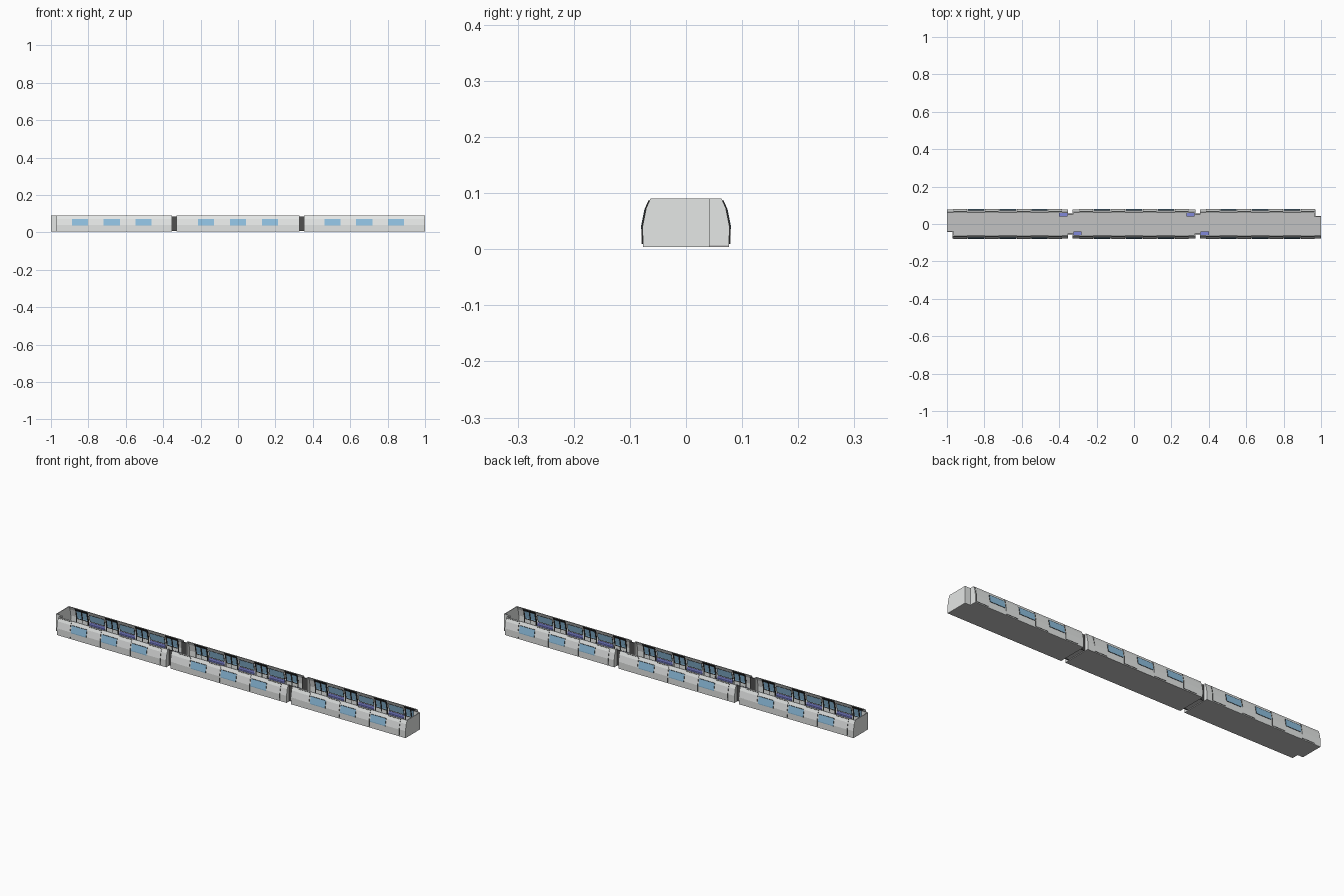
import bpy, bmesh

if "Cube" in bpy.data.objects:
    bpy.data.objects.remove(bpy.data.objects["Cube"])

def mat(name, r, g, b):
    m = bpy.data.materials.new(name)
    m.diffuse_color = (r, g, b, 1)
    m.use_nodes = True
    m.node_tree.nodes["Principled BSDF"].inputs["Base Color"].default_value = m.diffuse_color
    return m

GREY = mat("wall_grey", 0.79, 0.81, 0.80)
FLOOR = mat("floor_grey", 0.54, 0.54, 0.54)
GLASS = mat("window_blue", 0.27, 0.52, 0.73)
BLACK = mat("trim_black", 0.015, 0.015, 0.015)
DARK = mat("gangway_dark", 0.08, 0.08, 0.08)
SEAT = mat("seat_purple", 0.22, 0.25, 0.70)

# Half cross-section of the car body: (z, y), sloping inward at the top
PROFILE = [(0.004, 0.0765), (0.04, 0.0775), (0.073, 0.071), (0.09, 0.0635)]
ZB, ZT = PROFILE[0][0], PROFILE[-1][0]

def wall_y(z):
    for (z0, y0), (z1, y1) in zip(PROFILE, PROFILE[1:]):
        if z <= z1:
            return y0 + (y1 - y0) * (z - z0) / (z1 - z0)
    return PROFILE[-1][1]

def prism(name, pts, x0, x1, m):
    """Extrude a (y, z) outline along x."""
    bm = bmesh.new()
    f = bm.faces.new([bm.verts.new((x0, y, z)) for y, z in pts])
    ext = bmesh.ops.extrude_face_region(bm, geom=[f])
    vs = [v for v in ext["geom"] if isinstance(v, bmesh.types.BMVert)]
    bmesh.ops.translate(bm, verts=vs, vec=(x1 - x0, 0, 0))
    if not any(len(set(g.verts) & set(f.verts)) == len(f.verts) for g in bm.faces):
        bm.faces.new([v for v in bm.verts if abs(v.co.x - x0) < 1e-7])
    bmesh.ops.recalc_face_normals(bm, faces=bm.faces)
    me = bpy.data.meshes.new(name)
    bm.to_mesh(me)
    bm.free()
    me.materials.append(m)
    ob = bpy.data.objects.new(name, me)
    bpy.context.collection.objects.link(ob)
    return ob

def box(name, x0, x1, y0, y1, z0, z1, m):
    return prism(name, [(y0, z0), (y1, z0), (y1, z1), (y0, z1)], x0, x1, m)

def strip(name, x0, x1, z0, z1, side, off, thick, m):
    """Plate following the side wall; off = distance outside the wall surface."""
    zs = [z0] + [z for z, _ in PROFILE if z0 < z < z1] + [z1]
    outer = [(side * (wall_y(z) + off), z) for z in zs]
    inner = [(side * (wall_y(z) + off - thick), z) for z in reversed(zs)]
    return prism(name, outer + inner, x0, x1, m)

def bulkhead(name, x0, x1, y0, side, m):
    """Cross wall from y0 (measured toward side) out to the side wall."""
    pts = [(side * y0, ZB)] + [(side * y, z) for z, y in PROFILE] + [(side * y0, ZT)]
    return prism(name, pts, x0, x1, m)

NOTCH, STEP = 0.97, 0.042

# Cars: centre, x range
CARS = [("rear_car", -0.675, -1.0, -0.352),
        ("middle_car", 0.0, -0.328, 0.328),
        ("front_car", 0.675, 0.352, 1.0)]

for car, cx, xa, xb in CARS:
    # floor, without the cut corners
    fa, fb = max(xa, -NOTCH), min(xb, NOTCH)
    box(car + "_floor", fa, fb, -0.0765, 0.0765, 0.004, 0.008, FLOOR)
    for s in (-1, 1):
        # side wall, shortened where the cab corner is cut away
        wa = -NOTCH if (xa == -1.0 and s < 0) else xa
        wb = NOTCH if (xb == 1.0 and s > 0) else xb
        strip(car + "_side_wall", wa, wb, ZB, ZT, s, 0, 0.004, GREY)
        for dx in (-0.17, 0, 0.17):
            # side windows in raised black frames, and the benches beneath them
            a, b = cx + dx - 0.043, cx + dx + 0.043
            strip(car + "_window_frame", a, b, 0.036, 0.073, s, 0.0022, 0.0066, BLACK)
            strip(car + "_window", a, b, 0.036, 0.073, s, 0.0028, 0.0006, GLASS)
            strip(car + "_window_inside", a + 0.003, b - 0.003, 0.039, 0.071,
                  s, -0.0044, 0.0006, GLASS)
            y0, y1 = sorted((s * 0.062, s * 0.0735))
            box(car + "_bench", a, b, y0, y1, 0.016, 0.022, SEAT)
            strip(car + "_bench_back", a, b, 0.022, 0.034, s, -0.004, 0.002, SEAT)
        for dx in (-0.255, -0.085, 0.085, 0.255):
            # doors: black rim, grey outer leaf, glazed inside
            a, b = cx + dx - 0.036, cx + dx + 0.036
            strip(car + "_door_rim", a, b, 0.009, 0.087, s, 0.0018, 0.0066, BLACK)
            strip(car + "_door_leaf", a, b, 0.009, 0.0865, s, 0.0023, 0.0005, GREY)
            for o in (-0.016, 0.016):
                c = cx + dx + o
                strip(car + "_door_glass", c - 0.012, c + 0.012, 0.036, 0.075,
                      s, -0.0046, 0.0008, GLASS)
                strip(car + "_door_lower_panel", c - 0.014, c + 0.014, 0.01, 0.032,
                      s, -0.0046, 0.0008, GREY)

# Cab ends: stepped end wall, the same at both ends turned half round
for e in (-1, 1):
    def span(p, q):
        return sorted((e * p, e * q))
    big = -e            # side on which the end wall reaches the full corner
    x0, x1 = span(0.996, 1.0)
    bulkhead("cab_end_wall", x0, x1, -STEP, big, GREY)
    x0, x1 = span(NOTCH - 0.004, NOTCH)
    bulkhead("cab_corner_wall", x0, x1, STEP, -big, GREY)
    x0, x1 = span(NOTCH - 0.004, 1.0)
    y0, y1 = sorted((-big * STEP, -big * (STEP - 0.004)))
    box("cab_step_wall", x0, x1, y0, y1, ZB, ZT, GREY)
    x0, x1 = span(NOTCH, 1.0)
    y0, y1 = sorted((-big * STEP, big * 0.0765))
    box("cab_floor", x0, x1, y0, y1, 0.004, 0.008, FLOOR)

# Gangways between cars, with bulkheads and a single corner seat each side
for g in (-0.34, 0.34):
    box("gangway_floor", g - 0.012, g + 0.012, -0.054, 0.054, 0.008, 0.011, FLOOR)
    for s in (-1, 1):
        y0, y1 = sorted((s * 0.051, s * 0.056))
        box("gangway_bellows", g - 0.014, g + 0.014, y0, y1, 0.007, 0.086, DARK)
        bulkhead("car_bulkhead", g - 0.016, g - 0.012, 0.052, s, GREY)
        bulkhead("car_bulkhead", g + 0.012, g + 0.016, 0.052, s, GREY)
    box("corner_seat", g - 0.060, g - 0.016, 0.041, 0.062, 0.016, 0.022, SEAT)
    box("corner_seat", g + 0.016, g + 0.060, -0.062, -0.041, 0.016, 0.022, SEAT)
